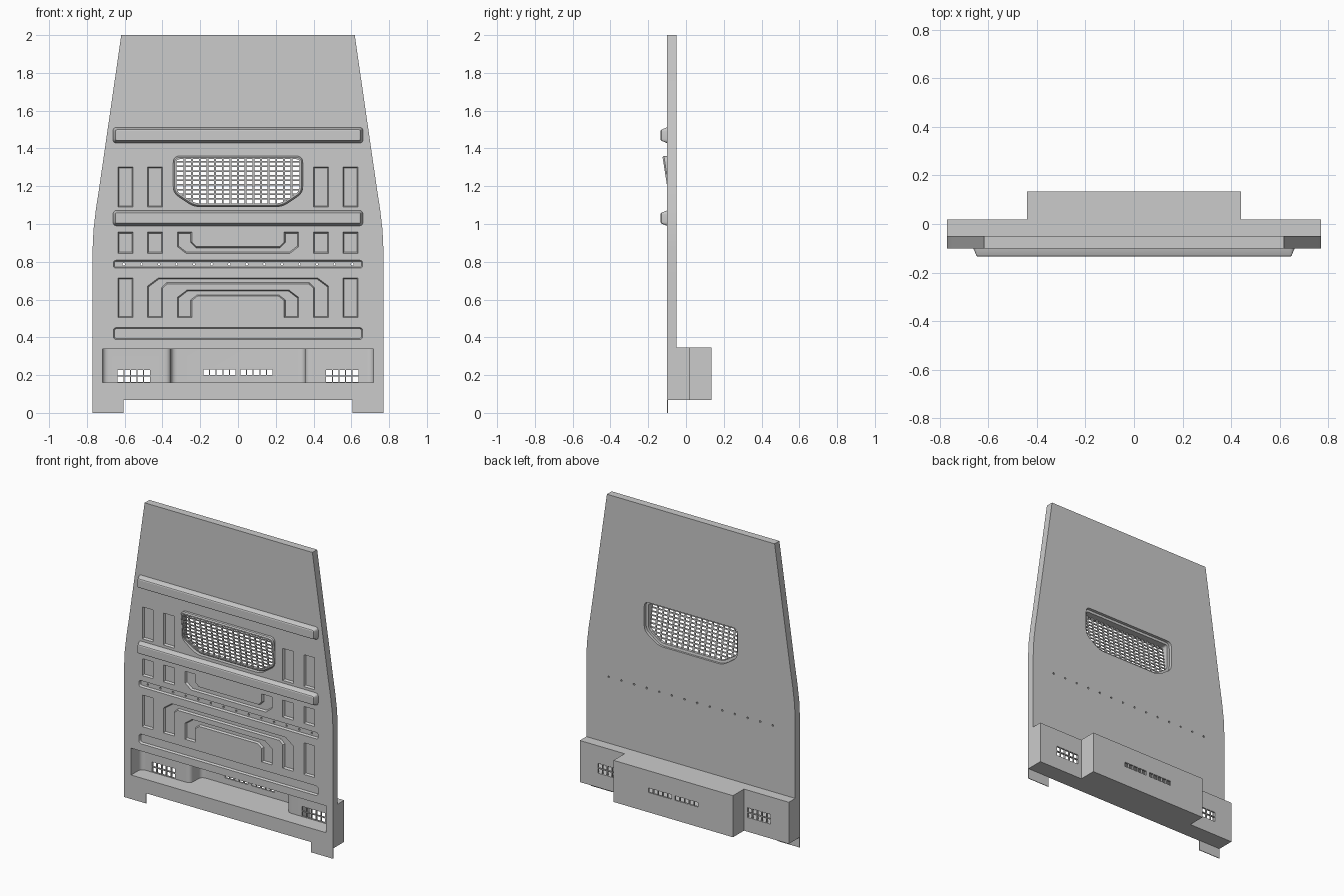
import bpy, bmesh
from mathutils import Vector

if "Cube" in bpy.data.objects:
    bpy.data.objects.remove(bpy.data.objects["Cube"])

FRONT, BACK = -0.10, -0.05


def fillet(pts, r, n=5):
    """Round every corner of a 2D outline with a short curve."""
    out = []
    for i, p in enumerate(pts):
        p, a, b = Vector(p), Vector(pts[i - 1]), Vector(pts[(i + 1) % len(pts)])
        s, e = p + (a - p).normalized() * r, p + (b - p).normalized() * r
        for k in range(n + 1):
            t = k / n
            out.append(tuple(s * (1 - t) ** 2 + p * 2 * t * (1 - t) + e * t * t))
    return out


def inset(pts, d):
    """Mitred inset of a 2D outline."""
    n = len(pts)
    area = sum(pts[i - 1][0] * pts[i][1] - pts[i][0] * pts[i - 1][1] for i in range(n))
    sgn = 1 if area > 0 else -1
    out = []
    for i in range(n):
        p = Vector(pts[i])
        u = (p - Vector(pts[i - 1])).normalized()
        v = (Vector(pts[(i + 1) % n]) - p).normalized()
        n1, n2 = Vector((-u.y, u.x)) * sgn, Vector((-v.y, v.x)) * sgn
        out.append(tuple(p + (n1 + n2) * d / (1 + n1.dot(n2))))
    return out


def rect(x0, x1, z0, z1):
    return [(x0, z0), (x1, z0), (x1, z1), (x0, z1)]


def mirror(half):
    return half + [(-x, z) for x, z in reversed(half)]


def at_y(pts, y):
    """Place an x-z outline at depth y (a number or a function of z)."""
    return [(x, y(z) if callable(y) else y, z) for x, z in pts]


def skin(bm, loops, caps=True):
    """Bridge successive loops, capping the ends or closing into a ring."""
    vs = [[bm.verts.new(p) for p in l] for l in loops]
    pairs = list(zip(vs, vs[1:])) + ([] if caps else [(vs[-1], vs[0])])
    for a, b in pairs:
        for i in range(len(a)):
            bm.faces.new((a[i - 1], a[i], b[i], b[i - 1]))
    if caps:
        bm.faces.new(vs[0])
        bm.faces.new(vs[-1])


def prism(bm, pts, y0, y1):
    skin(bm, [at_y(pts, y0), at_y(pts, y1)])


def finish(name, bm, smooth=False):
    bmesh.ops.recalc_face_normals(bm, faces=bm.faces)
    me = bpy.data.meshes.new(name)
    bm.to_mesh(me)
    bm.free()
    ob = bpy.data.objects.new(name, me)
    bpy.context.collection.objects.link(ob)
    if smooth:
        activate(ob)
        bpy.ops.object.shade_smooth_by_angle()
    return ob


def activate(ob):
    bpy.ops.object.select_all(action='DESELECT')
    ob.select_set(True)
    bpy.context.view_layer.objects.active = ob


def cut(ob, bm):
    cutter = finish("cutter", bm)
    cutter.hide_render = True
    m = ob.modifiers.new("cut", 'BOOLEAN')
    m.operation, m.solver, m.object = 'DIFFERENCE', 'EXACT', cutter
    activate(ob)
    bpy.ops.object.modifier_apply(modifier=m.name)
    bpy.data.objects.remove(cutter)


# main panel
bm = bmesh.new()
side = [(0.77, 0.345), (0.77, 0.86), (0.765, 0.97), (0.752, 1.08), (0.735, 1.19), (0.618, 2.0)]
prism(bm, mirror(side), FRONT, BACK)
panel = finish("main_panel", bm)

# pressed pockets and grooves in the panel front
pockets = []
for s in (-1, 1):
    for x0, x1, z0, z1 in ((.555, .635, 1.09, 1.302), (.40, .48, 1.09, 1.302),
                           (.555, .635, .845, .957), (.40, .48, .845, .957),
                           (.555, .635, .505, .715)):
        pockets.append(rect(*sorted((s * x0, s * x1)), z0, z1))
pockets.append(mirror([(-.275, .845), (-.32, .88), (-.32, .957), (-.245, .957), (-.245, .905), (-.22, .88)]))
pockets.append(mirror([(-.42, .715), (-.48, .67), (-.48, .505), (-.40, .505), (-.40, .66), (-.375, .683)]))
pockets.append(mirror([(-.27, .65), (-.32, .612), (-.32, .505), (-.245, .505), (-.245, .595), (-.215, .618)]))
pockets.append(fillet(rect(-.66, .66, .766, .808), .016))
pockets.append(fillet(rect(-.66, .66, .388, .452), .02))
bm = bmesh.new()
for p in pockets:
    skin(bm, [at_y(inset(p, -.002), FRONT - .004), at_y(inset(p, .006), FRONT + .014)])
cut(panel, bm)

# window opening and the row of drilled holes
window = fillet(mirror([(-.343, 1.36), (-.343, 1.165), (-.235, 1.092)]), .035)
bm = bmesh.new()
prism(bm, window, -.2, .1)
for k in range(-7, 7):
    x = (k + .5) * .093
    prism(bm, fillet(rect(x - .006, x + .006, .781, .793), .0035, 1), -.2, .1)
cut(panel, bm)
activate(panel)
bpy.ops.object.shade_smooth_by_angle()


# tilted window hood
def tilt(z):
    return -.10 - .156 * (z - 1.2)


inner = inset(window, .017)
bm = bmesh.new()
skin(bm, [at_y(window, lambda z: max(BACK - .02, tilt(z) + .02)),
          at_y(window, lambda z: tilt(z) + .008),
          at_y(inset(window, .007), tilt), at_y(inner, tilt),
          at_y(inner, lambda z: max(BACK - .02, tilt(z) + .02))], caps=False)
finish("window_hood", bm, True)


# window mesh bars, clipped to the opening
def span(pts, axis, value):
    hits = []
    for i in range(len(pts)):
        a, b = pts[i - 1], pts[i]
        if (a[axis] - value) * (b[axis] - value) < 0:
            t = (value - a[axis]) / (b[axis] - a[axis])
            hits.append(a[1 - axis] + t * (b[1 - axis] - a[1 - axis]))
    return min(hits), max(hits)


bm = bmesh.new()
edge = inset(window, .010)
mesh_front, mesh_back = (lambda z: tilt(z) + .005), (lambda z: tilt(z) + .011)
for k in range(-7, 8):
    x = k * .0405 + .0001
    z0, z1 = span(edge, 0, x)
    prism(bm, rect(x - .005, x + .005, z0, z1), mesh_front, mesh_back)
for k in range(9):
    z = 1.1331 + k * .0245
    x0, x1 = span(edge, 1, z)
    prism(bm, rect(x0, x1, z - .004, z + .004), mesh_front, mesh_back)
finish("window_mesh", bm)

# raised cross rails
for name, z0, z1 in (("upper_rail", 1.428, 1.512), ("middle_rail", .99, 1.072)):
    bm = bmesh.new()
    r = fillet(rect(-.662, .662, z0, z1), .022)
    skin(bm, [at_y(r, FRONT + .005), at_y(r, FRONT), at_y(inset(r, .013), -.131),
              at_y(inset(r, .018), -.134)])
    finish(name, bm, True)


# stepped base box
def plan(bm, pts, z0, z1):
    skin(bm, [[(x, y, z) for x, y in pts] for z in (z0, z1)])


bm = bmesh.new()
plan(bm, mirror([(-.77, FRONT), (-.77, .018), (-.44, .018), (-.44, .134)]), .068, .345)
base = finish("base_box", bm)

# rounded storage recess in the base
step = mirror([(-.718, -.2), (-.718, .006), (-.355, .006), (-.355, .122)])
bm = bmesh.new()
plan(bm, fillet(step, .035), .16, .339)
cut(base, bm)

# vent slots through the recess back wall
bm = bmesh.new()
for s in (-1, 1):
    for c in range(5):
        x = s * (.482 + c * .035)
        for z in (.178, .213):
            prism(bm, rect(x - .015, x + .015, z - .015, z + .015), -.03, .05)
        x = s * (.028 + c * .035)
        prism(bm, rect(x - .015, x + .015, .2, .23), .09, .2)
cut(base, bm)
activate(base)
bpy.ops.object.shade_smooth_by_angle()

# thin feet
for name, s in (("left_foot", -1), ("right_foot", 1)):
    bm = bmesh.new()
    prism(bm, rect(*sorted((s * .607, s * .77)), 0, .07), FRONT, FRONT + .004)
    finish(name, bm)
